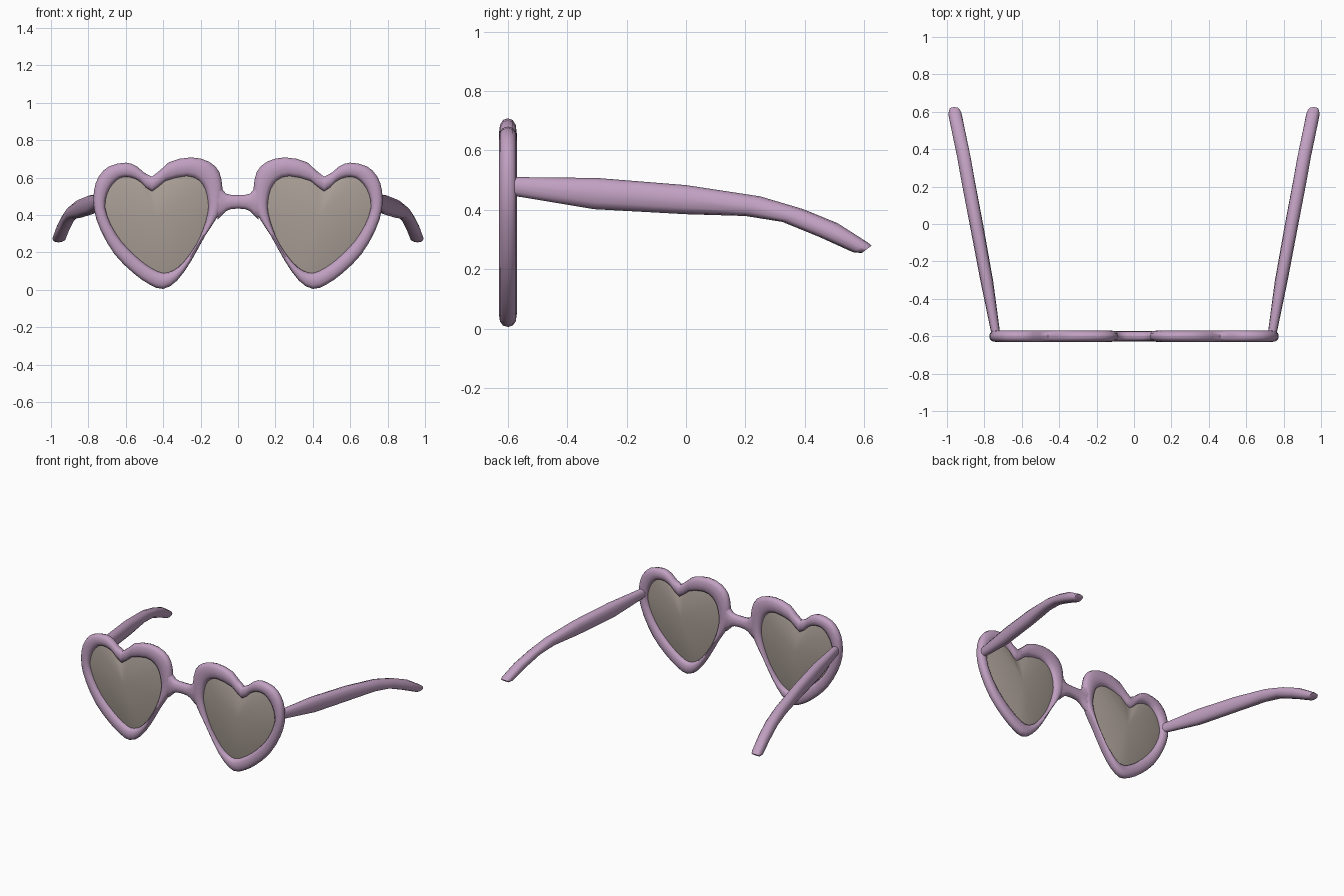
import bpy, bmesh, math
from mathutils import Vector

if "Cube" in bpy.data.objects:
    bpy.data.objects.remove(bpy.data.objects["Cube"])


def material(name, rgb):
    m = bpy.data.materials.new(name)
    m.diffuse_color = (*rgb, 1)
    m.use_nodes = True
    m.node_tree.nodes["Principled BSDF"].inputs["Base Color"].default_value = m.diffuse_color
    return m


LILAC = material("lilac plastic", (0.53, 0.35, 0.53))
SMOKE = material("smoky lens", (0.40, 0.345, 0.305))
FRONT_Y = -0.60


def loft(name, rings, mat, close=False, caps=False, mirror=True):
    """Skin a list of equal rings of points, optionally looping or capped."""
    bm = bmesh.new()
    vs = [[bm.verts.new(p) for p in r] for r in rings]
    n = len(vs[0])
    for i in range(len(vs) if close else len(vs) - 1):
        a, b = vs[i], vs[(i + 1) % len(vs)]
        for j in range(n):
            k = (j + 1) % n
            bm.faces.new((a[j], a[k], b[k], b[j]))
    if caps:
        bm.faces.new(vs[0])
        bm.faces.new(vs[-1])
    bmesh.ops.remove_doubles(bm, verts=bm.verts, dist=1e-5)
    bmesh.ops.recalc_face_normals(bm, faces=bm.faces)
    me = bpy.data.meshes.new(name)
    bm.to_mesh(me)
    bm.free()
    me.materials.append(mat)
    ob = bpy.data.objects.new(name, me)
    bpy.context.collection.objects.link(ob)
    if mirror:
        ob.modifiers.new("mirror", 'MIRROR').use_axis[0] = True
    bpy.ops.object.select_all(action='DESELECT')
    ob.select_set(True)
    bpy.context.view_layer.objects.active = ob
    bpy.ops.object.shade_smooth_by_angle(angle=math.radians(50))
    return ob


def section(centre, u, v, sides=12, power=0.85):
    """Slightly squared ellipse spanned by half-axes u and v."""
    pts = []
    for i in range(sides):
        a = 2 * math.pi * i / sides
        c, s = math.cos(a), math.sin(a)
        pts.append(centre + u * math.copysign(abs(c) ** power, c)
                   + v * math.copysign(abs(s) ** power, s))
    return pts


def refine(pts):
    """Closed Catmull-Rom midpoint subdivision."""
    out, n = [], len(pts)
    for i in range(n):
        a, b, c, d = (Vector(pts[(i + k) % n]) for k in (-1, 0, 1, 2))
        out += [b, (9 * (b + c) - a - d) / 16]
    return out


# Heart rim: outer x, z paired with inner x, z
HEART = refine([
    (.40, .005, .40, .09), (.475, .03, .46, .115), (.56, .09, .53, .165),
    (.66, .19, .62, .255), (.735, .32, .68, .35), (.77, .43, .71, .44),
    (.77, .53, .70, .51), (.745, .605, .67, .565), (.69, .66, .625, .60),
    (.60, .68, .57, .60), (.54, .66, .52, .575), (.46, .605, .46, .525),
    (.37, .682, .39, .58), (.25, .708, .275, .607), (.155, .685, .21, .585),
    (.10, .63, .175, .535), (.083, .54, .16, .465), (.085, .46, .163, .41),
    (.11, .39, .185, .33), (.175, .29, .225, .24), (.25, .155, .29, .15),
    (.325, .05, .345, .105)])

rings = []
for ox, oz, ix, iz in HEART:
    o, i = Vector((ox, FRONT_Y, oz)), Vector((ix, FRONT_Y, iz))
    rings.append(section((o + i) / 2, (o - i) / 2, Vector((0, 0.03, 0))))
loft("heart_rims", rings, LILAC, close=True)

# Cushion-shaped lenses, domed on both sides, edges hidden in the rims
centre = Vector((.43, FRONT_Y, .38))
edge = [Vector((ix + .2 * (ox - ix), FRONT_Y, iz + .2 * (oz - iz)))
        for ox, oz, ix, iz in HEART]
rings = []
for side in (-1, 1):
    for s in ((0, .2, .4, .6, .8, .92, 1) if side < 0 else (.92, .8, .6, .4, .2, 0)):
        bulge = Vector((0, side * 0.028 * (1 - s * s), 0))
        rings.append([centre + (p - centre) * s + bulge for p in edge])
loft("lenses", rings, SMOKE)

# Bridge, flaring into both rims: x, bottom z, top z
half = [(0, .435, .507), (.04, .431, .508), (.065, .42, .515),
        (.085, .40, .54), (.11, .375, .59)]
path = [(-x, b, t) for x, b, t in half[:0:-1]] + half
loft("bridge", [section(Vector((x, FRONT_Y, (b + t) / 2)),
                        Vector((0, 0, (t - b) / 2)), Vector((0, .028, 0)))
                for x, b, t in path], LILAC, caps=True, mirror=False)

# Temple arms: top y, z / bottom y, z / centre x / half width
ARM = [(-.60, .51, -.60, .444, .736, .023), (-.575, .51, -.575, .446, .741, .024),
       (-.30, .507, -.31, .402, .787, .034), (0, .483, 0, .385, .843, .036),
       (.25, .445, .20, .379, .886, .036), (.395, .402, .325, .359, .910, .036),
       (.51, .355, .45, .308, .935, .036), (.612, .290, .562, .257, .957, .036),
       (.625, .279, .592, .254, .960, .028)]
rings = []
for ty, tz, by, bz, x, w in ARM:
    t, b = Vector((x, ty, tz)), Vector((x, by, bz))
    rings.append(section((t + b) / 2, (t - b) / 2, Vector((w, 0, 0))))
loft("temple_arms", rings, LILAC, caps=True)
